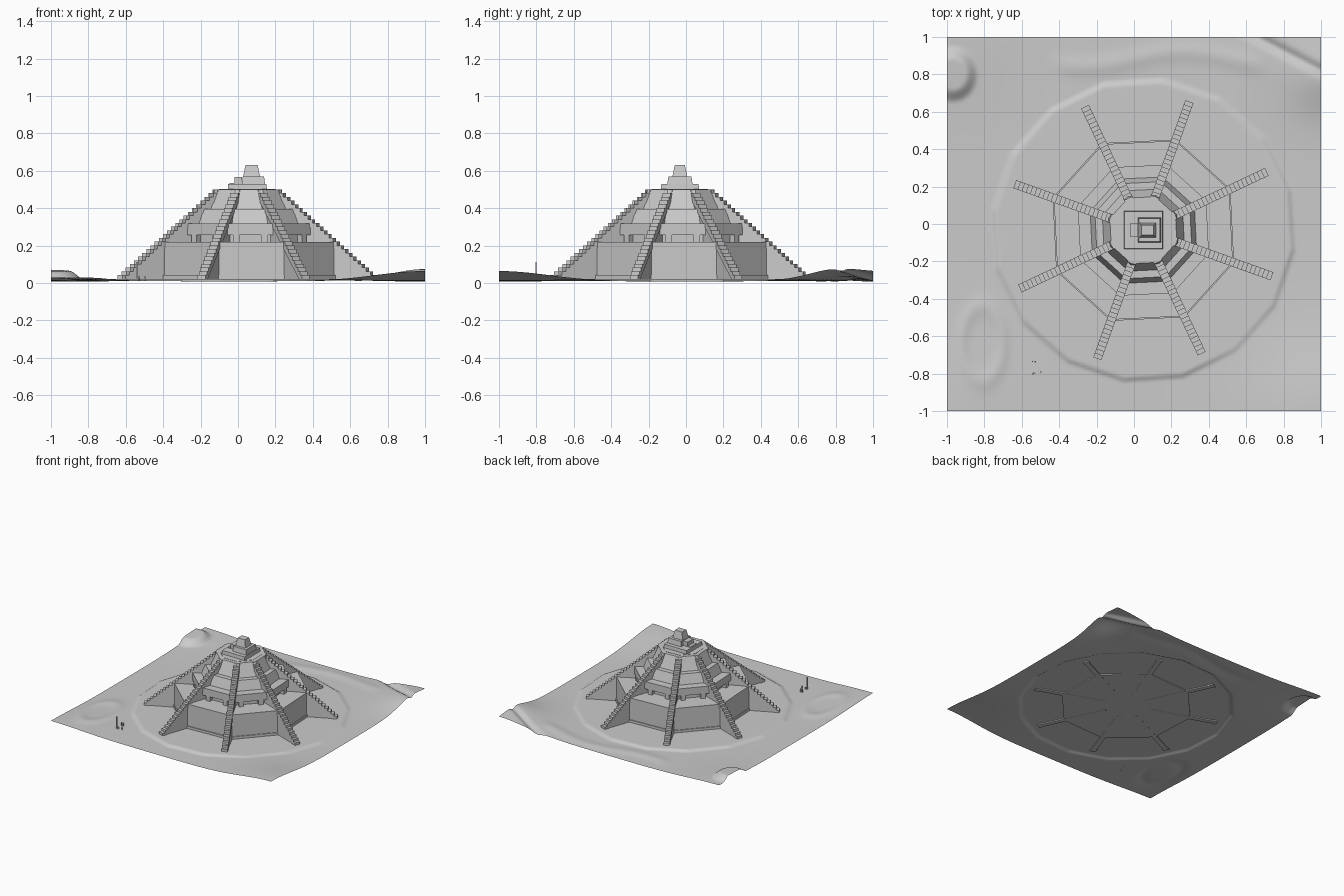
import bpy, math, random
from math import sin, cos, pi, exp, radians, hypot

if "Cube" in bpy.data.objects:
    bpy.data.objects.remove(bpy.data.objects["Cube"])

CX, CY = 0.05, -0.033          # pyramid centre
ROT = radians(25.3)            # direction of the first stair
GROUND = 0.022
random.seed(4)


def add_mesh(name, verts, faces):
    me = bpy.data.meshes.new(name)
    me.from_pydata(verts, [], faces)
    me.update()
    ob = bpy.data.objects.new(name, me)
    bpy.context.collection.objects.link(ob)
    return ob


def rings(name, prof, n=8, rot=ROT):
    """Stacked polygon rings from (radius, z) pairs, capped at both ends."""
    vs = [(CX + r * cos(rot + 2 * pi * i / n), CY + r * sin(rot + 2 * pi * i / n), z)
          for r, z in prof for i in range(n)]
    fs = [(k * n + i, k * n + (i + 1) % n, (k + 1) * n + (i + 1) % n, (k + 1) * n + i)
          for k in range(len(prof) - 1) for i in range(n)]
    fs.append(tuple(reversed(range(n))))
    fs.append(tuple(range(len(vs) - n, len(vs))))
    return add_mesh(name, vs, fs)


def block(name, x0, x1, y0, y1, z0, z1, taper=0.0):
    """Box whose top is inset by taper."""
    vs = []
    for z, t in ((z0, 0), (z1, taper)):
        vs += [(x0 + t, y0 + t, z), (x1 - t, y0 + t, z), (x1 - t, y1 - t, z), (x0 + t, y1 - t, z)]
    fs = [(3, 2, 1, 0), (4, 5, 6, 7)] + [(i, (i + 1) % 4, (i + 1) % 4 + 4, i + 4) for i in range(4)]
    return add_mesh(name, vs, fs)


def place(ob, ang):
    ob.location = (CX, CY, 0)
    ob.rotation_euler = (0, 0, ang)


def extrude_profile(name, prof, width):
    """Profile in the radius/z plane given thickness across."""
    n = len(prof)
    h = width / 2
    vs = [(r, -h, z) for r, z in prof] + [(r, h, z) for r, z in prof]
    fs = [tuple(range(n)), tuple(reversed(range(n, 2 * n)))]
    fs += [((i + 1) % n, i, i + n, (i + 1) % n + n) for i in range(n)]
    return add_mesh(name, vs, fs)


# Terrain: raised corners, soft mounds and ridges, polygonal central terrace
def smooth(a, b, t):
    t = max(0, min(1, (t - a) / (b - a)))
    return t * t * (3 - 2 * t)


def ridge(x, y, cx, cy, a, b, w):
    d = (hypot((x - cx) / a, (y - cy) / b) - 1) * min(a, b)
    return exp(-(d / w) ** 2)


def height(x, y):
    ang = (math.atan2(y - CY, x - CX) + radians(7.5)) % (pi / 8) - pi / 16
    poly = hypot(x - CX, y - CY) * cos(ang) / cos(pi / 16)
    inside = 1 - smooth(0.795, 0.82, poly)
    z = 0.009
    for sx, sy, h in ((1, -1, .055), (1, 1, .05), (-1, -1, .02), (-1, 1, .025)):
        z += h * smooth(1.1, 0.0, 0) * exp(-((x - sx) ** 2 + (y - sy) ** 2) / 0.14)
    z += 0.04 * smooth(0.13, 0.08, 0) * 0
    z += 0.038 * (1 - smooth(0.07, 0.14, hypot(x + 0.97, (y - 0.8) * 0.9)))
    z += 0.03 * exp(-((x - 1) ** 2 + (y - 0.78) ** 2) / 0.03)
    z += 0.008 * ridge(x, y, -0.81, -0.64, 0.11, 0.2, 0.03)
    z += 0.010 * ridge(x, y, 0.8, -0.6, 0.12, 0.12, 0.03) * smooth(-0.58, -0.66, 0) 
    z += 0.008 * exp(-((y - 0.88 - 0.04 * sin(6 * x)) / 0.05) ** 2) * smooth(-0.5, -0.3, x) * (1 - smooth(0.6, 0.75, x))
    z -= 0.02 * exp(-((x * 0.46 + y * 0.89 - 1.19) / 0.025) ** 2)
    return max(0.0, z) * (1 - inside) + GROUND * inside


N = 150
gv = [(-1 + 2 * i / N, -1 + 2 * j / N) for j in range(N + 1) for i in range(N + 1)]
gf = [(j * (N + 1) + i, j * (N + 1) + i + 1, (j + 1) * (N + 1) + i + 1, (j + 1) * (N + 1) + i)
      for j in range(N) for i in range(N)]
terrain = add_mesh("terrain", [(x, y, height(x, y)) for x, y in gv], gf)
for p in terrain.data.polygons:
    p.use_smooth = True

# Octagonal tiers
rings("base_plinth", [(0.515, 0.015), (0.515, 0.042)])
rings("lower_tier", [(0.508, 0.04), (0.508, 0.22)])
rings("second_tier_core", [(0.335, 0.21), (0.335, 0.27)])
rings("second_tier_lintel", [(0.372, 0.258), (0.372, 0.318)])
rings("third_tier", [(0.305, 0.31), (0.275, 0.395)])
rings("upper_tier", [(0.235, 0.39), (0.205, 0.46), (0.17, 0.50)][:1] + [(0.19, 0.50)])

# Posts holding up the second tier lintel
ap = 0.372 * cos(pi / 8)
for k in range(8):
    for s, w in ((-0.075, 0.035), (0.075, 0.035)):
        post = block("tier_post", ap - 0.04, ap - 0.001, s - w / 2, s + w / 2, 0.215, 0.262)
        place(post, ROT + pi / 8 + k * pi / 4)

# Eight radial stairs on solid wedge walls
STEPS, R0, R1, Z0, Z1 = 24, 0.73, 0.165, GROUND, 0.50
dr, dz = (R0 - R1) / STEPS, (Z1 - Z0) / STEPS
steps = [(R0, Z0 - 0.008)]
for i in range(STEPS):
    steps += [(R0 - i * dr, Z0 + (i + 1) * dz), (R0 - (i + 1) * dr, Z0 + (i + 1) * dz)]
steps += [(R1, Z1 - 0.035), (R0 - 0.03, Z0 - 0.008)]
wedge = [(R0 - 0.015, Z0 - 0.008), (R1, Z1 - 0.012), (R1, Z0 - 0.008)]
for k in range(8):
    place(extrude_profile("stair_steps", steps, 0.046), ROT + k * pi / 4)
    place(extrude_profile("stair_wall", wedge, 0.038), ROT + k * pi / 4)

# Summit platform and shrine
rings("summit_deck", [(0.16, 0.48), (0.16, 0.502)])
block("shrine_platform", -0.055, 0.155, -0.135, 0.07, 0.498, 0.53, 0.003)
block("shrine_body", 0.02, 0.145, -0.1, 0.035, 0.528, 0.57, 0.006)
block("shrine_roof", 0.027, 0.118, -0.073, 0.007, 0.568, 0.63, 0.013)
block("shrine_entry_block", -0.018, 0.022, -0.07, 0.005, 0.528, 0.567)
block("shrine_entry_step", -0.045, -0.02, -0.07, 0.005, 0.528, 0.535)

# Small stalks at the terrain edge
for i in range(6):
    x, y = -0.52 + random.uniform(-.04, .04), -0.77 + random.uniform(-.04, .04)
    h = 0.1 if i == 0 else random.uniform(0.015, 0.03)
    z = height(x, y)
    block("stalk", x - .003, x + .003, y - .003, y + .003, z - 0.002, z + h)
